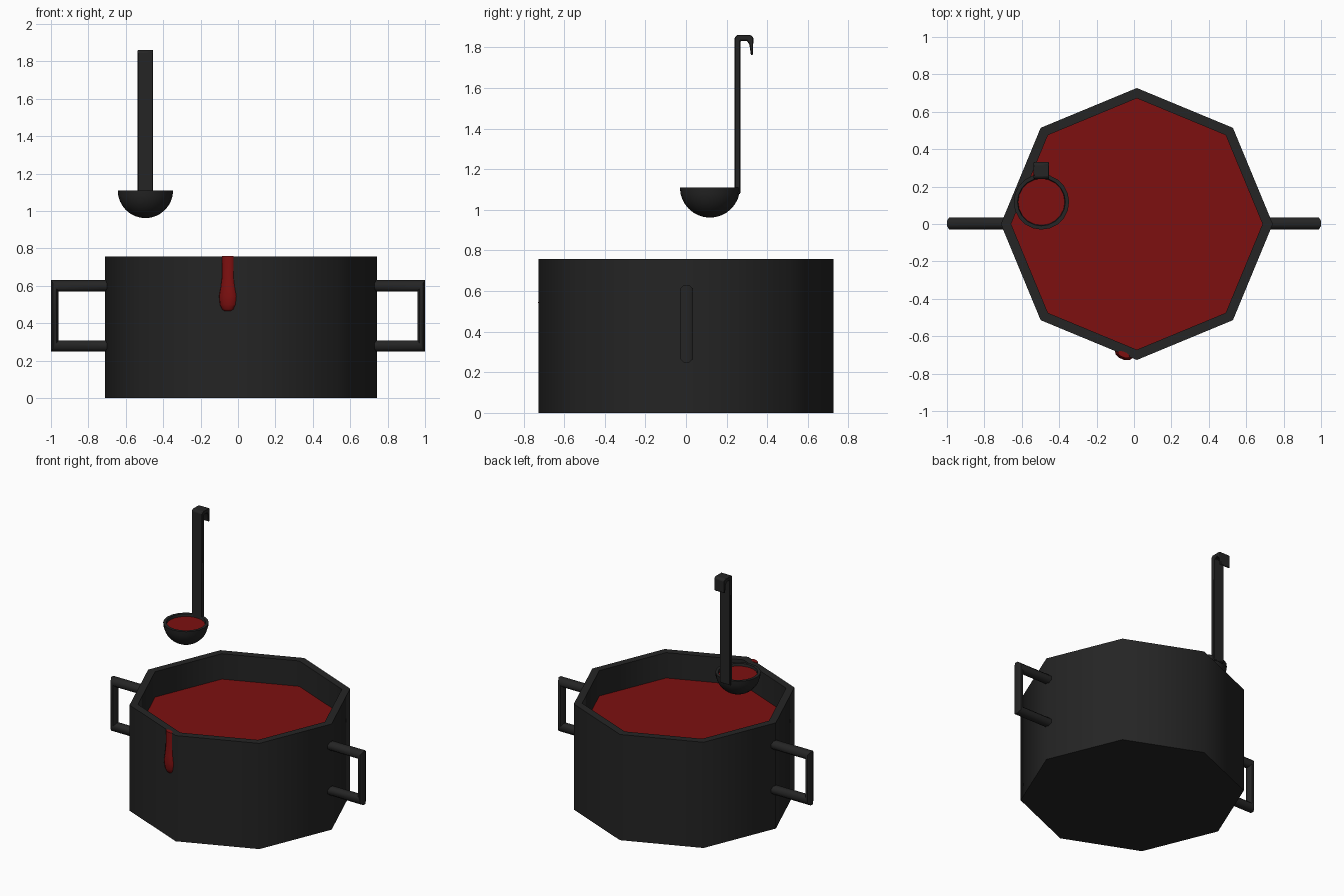
import bpy, bmesh, math
from mathutils import Vector

if "Cube" in bpy.data.objects:
    bpy.data.objects.remove(bpy.data.objects["Cube"])


def material(name, rgb):
    m = bpy.data.materials.new(name)
    m.diffuse_color = (*rgb, 1)
    m.use_nodes = True
    m.node_tree.nodes["Principled BSDF"].inputs["Base Color"].default_value = m.diffuse_color
    return m


BLACK = material("cast_iron_black", (0.018, 0.018, 0.018))
RED = material("soup_red", (0.205, 0.005, 0.005))


def loft(name, rings, mat, cap_start=True, cap_end=True, angle=40):
    """Skin a list of equal-length point rings into one mesh object."""
    bm = bmesh.new()
    loops = [[bm.verts.new(p) for p in ring] for ring in rings]
    n = len(rings[0])
    for a, b in zip(loops, loops[1:]):
        for i in range(n):
            j = (i + 1) % n
            bm.faces.new((a[i], a[j], b[j], b[i]))
    if cap_start:
        bm.faces.new(loops[0][::-1])
    if cap_end:
        bm.faces.new(loops[-1])
    bmesh.ops.recalc_face_normals(bm, faces=bm.faces)
    return finish(name, bm, mat, angle)


def finish(name, bm, mat, angle):
    me = bpy.data.meshes.new(name)
    bm.to_mesh(me)
    bm.free()
    me.materials.append(mat)
    ob = bpy.data.objects.new(name, me)
    bpy.context.collection.objects.link(ob)
    bpy.ops.object.select_all(action='DESELECT')
    ob.select_set(True)
    bpy.context.view_layer.objects.active = ob
    bpy.ops.object.shade_smooth_by_angle(angle=math.radians(angle))
    return ob


def circle(cx, cy, r, z, n):
    return [(cx + r * math.cos(math.tau * i / n),
             cy + r * math.sin(math.tau * i / n), z) for i in range(n)]


# Octagonal pot: outer wall, rim, inner wall, inner floor
PX, PR, PH = 0.015, 0.727, 0.757
loft("pot", [circle(PX, 0, r, z, 8) for r, z in
             ((PR, 0), (PR, PH), (0.672, PH), (0.672, 0.06))], BLACK, angle=50)

# Soup filling the pot
loft("pot_soup", [circle(PX, 0, 0.674, z, 8) for z in (0.50, 0.575)], RED)

# Side handles: eight-sided bar bent into a square bracket
for side, name in ((1, "right_handle"), (-1, "left_handle")):
    rings = []
    # path point x, z, then section offsets in x and z
    for x, z, dx, dz in ((0.69, 0.60, 0, 0.03), (0.98, 0.60, 0.02, 0.03),
                         (0.98, 0.278, 0.02, -0.03), (0.69, 0.278, 0, -0.03)):
        ring = []
        for i in range(8):
            a = math.tau * (i + 0.5) / 8
            s = math.cos(a) / math.cos(math.pi / 8)
            t = math.sin(a) / math.cos(math.pi / 8)
            ring.append((side * (x + dx * s), 0.003 + 0.032 * t, z + dz * s))
        rings.append(ring)
    loft(name, rings, BLACK, angle=50)

# Drip running down the outside of the pot
a = Vector((PX, -PR, 0))
b = Vector((PX - PR * math.sqrt(.5), -PR * math.sqrt(.5), 0))
along = (b - a).normalized()
normal = Vector((along.y, -along.x, 0))
if normal.y > 0:
    normal = -normal
base = a + along * 0.076
rings = []
for z, w, d in ((0.759, 0.034, 0.015), (0.64, 0.034, 0.018), (0.595, 0.040, 0.023),
                (0.545, 0.050, 0.027), (0.50, 0.045, 0.024), (0.475, 0.033, 0.016),
                (0.465, 0.018, 0.008)):
    rings.append([base + along * w * math.cos(math.tau * i / 10)
                  + normal * d * math.sin(math.tau * i / 10) + Vector((0, 0, z))
                  for i in range(10)])
loft("soup_drip", rings, RED, angle=50)

# Ladle bowl: hemisphere outside, rim, inner wall
LX, LY, LZ, LR = -0.495, 0.118, 1.11, 0.148
profile = [(LR * math.sin(t), LZ - LR * math.cos(t))
           for t in [math.pi / 2 * k / 8 for k in range(1, 9)]]
profile[0:0] = [(0.004, LZ - LR)]
profile += [(0.128, LZ), (0.118, LZ - 0.05)]
loft("ladle_bowl", [circle(LX, LY, r, z, 20) for r, z in profile], BLACK)

# Soup in the ladle
loft("ladle_soup", [circle(LX, LY, 0.127, z, 20) for z in (1.07, 1.093)], RED)

# Ladle handle with a hooked tip: side profile extruded across x
side_profile = [(0.240, 1.07), (0.268, 1.08), (0.268, 1.833), (0.300, 1.833),
                (0.312, 1.815), (0.320, 1.762), (0.330, 1.762), (0.332, 1.85),
                (0.318, 1.862), (0.252, 1.862), (0.240, 1.850)]
loft("ladle_handle", [[(LX + dx, y, z) for y, z in side_profile]
                      for dx in (-0.041, 0.041)], BLACK, angle=30)
bev = bpy.context.object.modifiers.new("soft_edges", 'BEVEL')
bev.width = 0.004
bev.segments = 1
